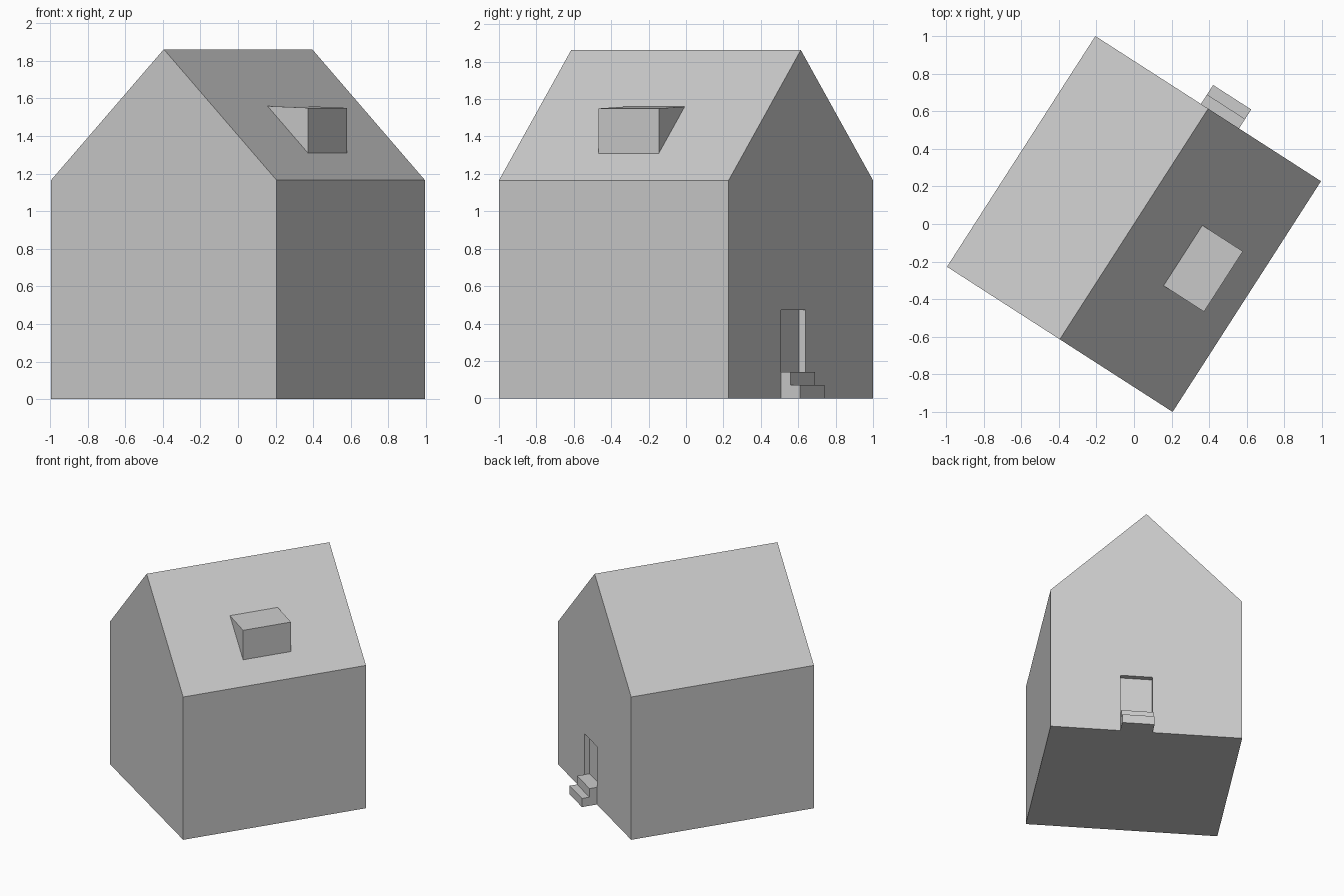
import bpy, bmesh
from math import radians
from mathutils import Matrix

if "Cube" in bpy.data.objects:
    bpy.data.objects.remove(bpy.data.objects["Cube"])

TURN = Matrix.Rotation(radians(-32.75), 4, 'Z')
HW, HL = 0.714, 0.73            # half width, half length
EAVE, RIDGE = 1.165, 1.862


def prism(name, profile, direction):
    """Extrude a flat profile along a direction, then turn it with the house."""
    bm = bmesh.new()
    face = bm.faces.new([bm.verts.new(p) for p in profile])
    ext = bmesh.ops.extrude_face_region(bm, geom=[face], use_keep_orig=True)
    top = [g for g in ext['geom'] if isinstance(g, bmesh.types.BMVert)]
    bmesh.ops.translate(bm, verts=top, vec=direction)
    bmesh.ops.recalc_face_normals(bm, faces=bm.faces)
    bm.transform(TURN)
    mesh = bpy.data.meshes.new(name)
    bm.to_mesh(mesh)
    bm.free()
    obj = bpy.data.objects.new(name, mesh)
    bpy.context.collection.objects.link(obj)
    return obj


def roof_z(u):
    return RIDGE - (RIDGE - EAVE) / HW * u


# Gabled house body
gable = [(-HW, 0), (HW, 0), (HW, EAVE), (0, RIDGE), (-HW, EAVE)]
house = prism("house", [(u, -HL, z) for u, z in gable], (0, 2 * HL, 0))

# Recessed doorway in the back gable
D0, D1, STEP = -0.046, 0.195, 0.07
door = [(D0, 2 * STEP), (D1, 2 * STEP), (D1, 0.472), (D0, 0.472)]
cutter = prism("door_cutter", [(u, HL - 0.04, z) for u, z in door], (0, 0.2, 0))
cutter.hide_render = True
cut = house.modifiers.new("doorway", 'BOOLEAN')
cut.operation, cut.solver, cut.object = 'DIFFERENCE', 'EXACT', cutter
bpy.context.view_layer.objects.active = house
bpy.ops.object.modifier_apply(modifier=cut.name)
bpy.data.objects.remove(cutter)

# Two door steps
stair = [(HL, 0), (HL + 0.12, 0), (HL + 0.12, STEP), (HL + 0.06, STEP),
         (HL + 0.06, 2 * STEP), (HL, 2 * STEP)]
prism("door_steps", [(D0, v, z) for v, z in stair], (D1 - D0, 0, 0))

# Wedge dormer on the right roof slope
U0, U1, V = 0.31, 0.566, 0.191
wedge = [(U0, roof_z(U0)), (U1, roof_z(U1)), (U1, 1.55)]
prism("dormer", [(u, -V, z) for u, z in wedge], (0, 2 * V, 0))
